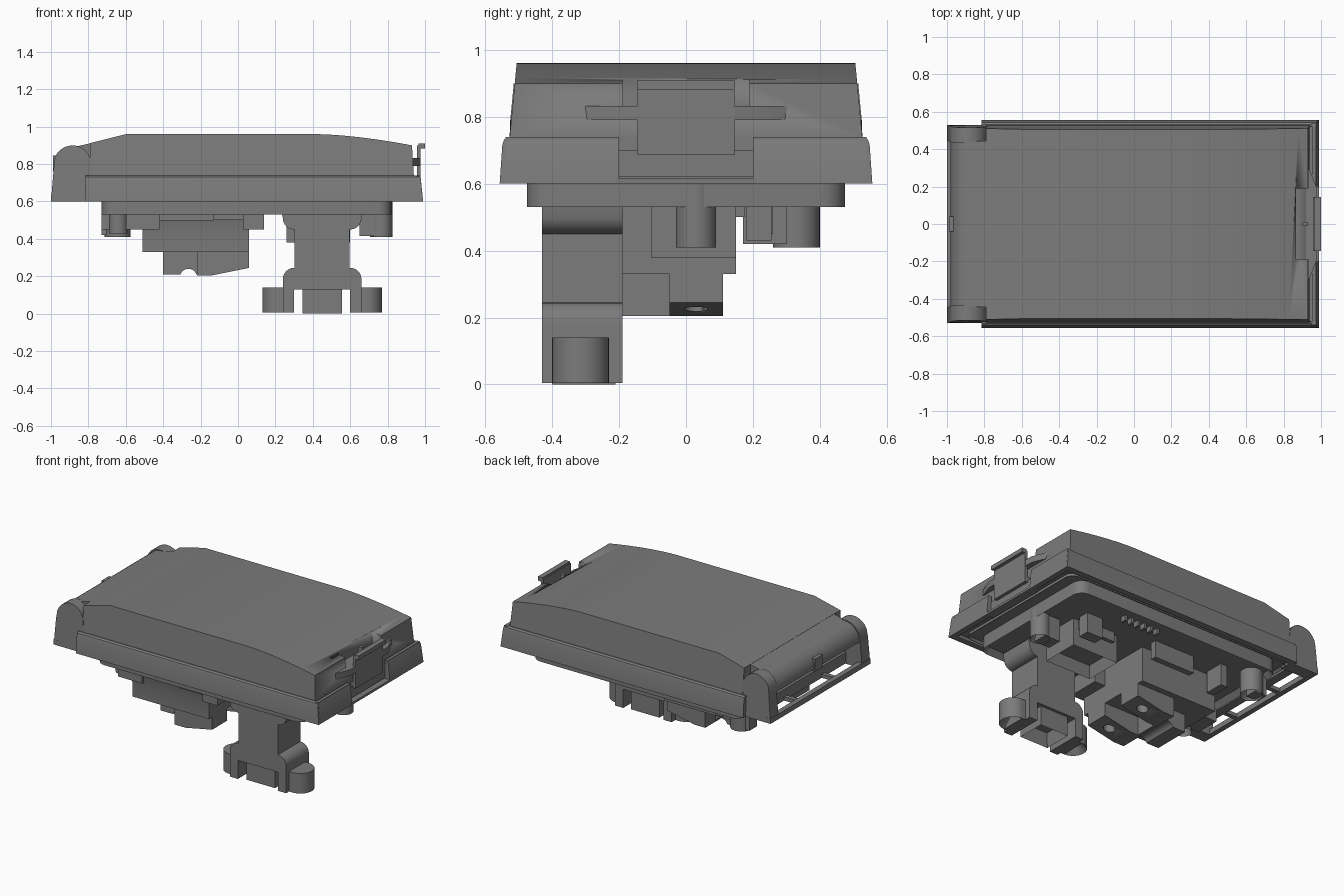
import bpy, bmesh, math
from mathutils import Vector

cube = bpy.data.objects.get("Cube")
if cube:
    bpy.data.objects.remove(cube, do_unlink=True)

grey = bpy.data.materials.new("mid_grey")
grey.use_nodes = True
colour = (0.2, 0.2, 0.2, 1)
grey.diffuse_color = colour
grey.node_tree.nodes["Principled BSDF"].inputs["Base Color"].default_value = colour


def finish(name, bm, warp=None):
    if warp:
        for v in bm.verts:
            v.co = warp(v.co)
    bmesh.ops.recalc_face_normals(bm, faces=bm.faces)
    me = bpy.data.meshes.new(name)
    bm.to_mesh(me)
    bm.free()
    me.materials.append(grey)
    me.shade_smooth()
    me.set_sharp_from_angle(angle=math.radians(28))
    ob = bpy.data.objects.new(name, me)
    bpy.context.collection.objects.link(ob)
    return ob


def prism(name, pts, axis, a, b, warp=None, recess=None):
    """Extrude a 2D outline along an axis; recess = (rim, depth) hollows the start cap."""
    place = {"x": lambda u, v: (a, u, v), "y": lambda u, v: (u, a, v),
             "z": lambda u, v: (u, v, a)}[axis]
    step = Vector([(b - a) * (axis == k) for k in "xyz"])
    bm = bmesh.new()
    face = bm.faces.new([bm.verts.new(place(*p)) for p in pts])
    cap = bm.faces.new([bm.verts.new(v.co + step) for v in face.verts])
    lo, hi = list(face.verts), list(cap.verts)
    for i in range(len(lo)):
        bm.faces.new((lo[i - 1], lo[i], hi[i], hi[i - 1]))
    bmesh.ops.recalc_face_normals(bm, faces=bm.faces)
    if recess:
        bmesh.ops.inset_region(bm, faces=[face], thickness=recess[0])
        bmesh.ops.translate(bm, verts=face.verts, vec=step.normalized() * recess[1])
    return finish(name, bm, warp)


def box(name, x, y, z, recess=None):
    pts = [(x[0], y[0]), (x[1], y[0]), (x[1], y[1]), (x[0], y[1])]
    return prism(name, pts, "z", z[0], z[1], recess=recess)


def cut(target, cutter):
    """Subtract a hidden cutter."""
    mod = target.modifiers.new("cut", "BOOLEAN")
    mod.operation, mod.solver, mod.object = "DIFFERENCE", "EXACT", cutter
    cutter.hide_render = True
    cutter.hide_viewport = True


def arc(cx, cz, r, start, end, n=10):
    angles = [math.radians(start + (end - start) * i / n) for i in range(n + 1)]
    return [(cx + r * math.cos(t), cz + r * math.sin(t)) for t in angles]


def disc(x, y, r):
    return arc(x, y, r, 0, 348.75, 31)


def post(name, x, y, r, z, hole=0.03):
    """Round post with a blind screw hole in its lower end."""
    prism(name, disc(x, y, r), "z", z[0], z[1], recess=(r - hole, 0.06))


def round_rect(x0, x1, h, r):
    return (arc(x1 - r, h - r, r, 0, 90, 6) + arc(x0 + r, h - r, r, 90, 180, 6)
            + arc(x0 + r, r - h, r, 180, 270, 6) + arc(x1 - r, r - h, r, 270, 360, 6))


# Domed lid with drafted side walls and a notch for the latch
def draft(co):
    return Vector((co.x, co.y * (1 - max(co.z - 0.74, 0) * 0.18), co.z))


dome = [(0.42 + 0.51 * t / 10, 0.96 - 0.06 * (t / 10) ** 1.6) for t in range(11)]
lid = prism("lid", [(-0.79, 0.74), (-0.79, 0.912), (-0.6, 0.96)] + dome + [(0.94, 0.74)],
            "y", -0.527, 0.527, draft)
cut(lid, box("latch_notch_cutter", (0.865, 1.05), (-0.19, 0.19), (0.83, 1.0)))
box("lid_lower_skirt", (-0.79, 0.94), (-0.52, 0.52), (0.66, 0.742))
box("notch_tab", (0.9, 0.93), (-0.012, 0.012), (0.825, 0.895))
prism("lid_hinge_roll", [(-0.78, 0.66), (-0.78, 0.913)] + arc(-0.872, 0.785, 0.11, 85, 185)
      + [(-0.95, 0.765), (-0.87, 0.74), (-0.85, 0.66)], "y", -0.445, 0.445)
box("hinge_clip", (-0.988, -0.94), (-0.04, 0.04), (0.76, 0.845))

# Hinge ears, bottom rail and cross bars
ear = [(-0.785, 0.6), (-0.785, 0.8)] + arc(-0.885, 0.8, 0.1, 0, 160) + [(-0.985, 0.78), (-1, 0.6)]
for s, side in ((1, "left"), (-1, "right")):
    prism("hinge_ear_" + side, ear, "y", s * 0.445, s * 0.53, draft)
box("hinge_rail", (-1, -0.965), (-0.53, 0.53), (0.6, 0.635))
box("hinge_inner_rail", (-0.88, -0.82), (-0.5, 0.5), (0.605, 0.68))
for y in (-0.2, 0.2):
    box("hinge_cross_bar", (-0.97, -0.86), (y - 0.015, y + 0.015), (0.605, 0.63))


# Surrounding frame, open at the latch
def lean(co):
    return Vector((co.x - (co.z - 0.6) * 0.11, co.y, co.z)) if co.x > 0.9 else co


for s, side in ((1, "left"), (-1, "right")):
    wall = [(s * y, z) for y, z in
            ((0.557, 0.6), (0.549, 0.715), (0.544, 0.732), (0.533, 0.74), (0.52, 0.74), (0.515, 0.6))]
    prism("frame_wall_" + side, wall, "x", -0.815, 0.99, lean)
    box("frame_end_" + side, (0.953, 0.974), sorted((s * 0.2, s * 0.54)), (0.6, 0.74))
    prism("frame_end_slope_" + side, [(0.97, 0.6), (0.99, 0.6), (0.977, 0.725), (0.97, 0.74)],
          "y", s * 0.2, s * 0.54)
box("frame_sill", (0.93, 0.99), (-0.21, 0.21), (0.6, 0.615))

# Base tray with a rounded, recessed lower body
box("tray_floor", (-0.84, 0.955), (-0.52, 0.52), (0.62, 0.7))
prism("tray_step", round_rect(-0.8, 0.91, 0.5, 0.06), "z", 0.602, 0.65, recess=(0.012, 0.015))
prism("lower_body", round_rect(-0.73, 0.82, 0.475, 0.07), "z", 0.53, 0.64, recess=(0.03, 0.035))

# Latch standing off the end wall
box("latch_plate", (0.957, 0.977), (-0.145, 0.145), (0.685, 0.9))
box("latch_hook", (0.965, 1.0), (-0.145, 0.145), (0.882, 0.91))
box("latch_foot", (0.93, 0.97), (-0.145, 0.145), (0.685, 0.72))
prism("latch_wings", [(0.92, 0.3), (0.935, 0.3), (0.975, 0.2), (0.975, -0.2), (0.935, -0.3), (0.92, -0.3)],
      "z", 0.79, 0.832)

# Support leg with flared ends, forked foot and screw lugs
mid = 0.45
half = [(0.215, 0.55), (0.215, 0.53)] + arc(0.15, 0.51, 0.06, 0, -90, 6) \
    + arc(0.15, 0.185, 0.06, 90, 0, 6) + [(0.21, 0.13)]
half = [(x if i < 2 or x > 0.151 else 0.147, z) for i, (x, z) in enumerate(half)]
prism("leg", [(mid + x, z) for x, z in half] + [(mid - x, z) for x, z in reversed(half)],
      "y", -0.43, -0.19)
for s, side in ((1, "left"), (-1, "right")):
    box("fork_" + side, sorted((mid + s * 0.15, mid + s * 0.21)), (-0.43, -0.19), (0.005, 0.15))
    post("foot_lug_" + side, mid + s * 0.235, -0.315, 0.085, (0.005, 0.14))
    box("foot_lug_web_" + side, sorted((mid + s * 0.19, mid + s * 0.235)), (-0.4, -0.23), (0.005, 0.14))
box("foot_socket", (0.345, 0.555), (-0.4, -0.21), (0, 0.15), recess=(0.025, 0.09))

# Socket block behind the leg
box("socket_block", (0.26, 0.6), (-0.105, 0.15), (0.38, 0.58), recess=(0.025, 0.08))
box("socket_step", (0.3, 0.56), (0.15, 0.175), (0.5, 0.58))

# Main connector housing: upper body, central foot and two sloped shoes
box("housing_upper", (-0.51, 0.06), (-0.37, 0.15), (0.33, 0.58))
prism("housing_front", [(-0.36, 0.33), (-0.395, 0.33), (-0.395, 0.43), (-0.41, 0.5), (-0.36, 0.5)],
      "x", -0.51, 0.06)
prism("housing_foot", [(-0.4, 0.34), (-0.4, 0.21), (-0.32, 0.21)] + arc(-0.265, 0.195, 0.045, 160, 20)
      + [(-0.2, 0.205), (-0.2, 0.34)], "y", -0.25, 0.0)
for side, y in (("rear", 0.03), ("front", -0.28)):
    shoe = prism("housing_shoe_" + side,
                 [(-0.22, 0.34), (-0.22, 0.205), (-0.14, 0.205), (0.06, 0.245), (0.06, 0.34)],
                 "y", y - 0.08, y + 0.08)
    cut(shoe, prism("shoe_hole_cutter", disc(-0.04, y, 0.035), "z", 0.15, 0.3))

# Screw posts under the tray
post("hinge_side_post", -0.645, 0.33, 0.07, (0.41, 0.6))
box("hinge_side_post_web", (-0.73, -0.64), (0.29, 0.37), (0.42, 0.6))
post("latch_side_post", 0.765, 0.03, 0.06, (0.41, 0.6))
box("latch_side_post_web", (0.65, 0.765), (-0.02, 0.08), (0.415, 0.6))
post("front_corner_post", -0.64, -0.3, 0.05, (0.43, 0.6))
box("front_corner_block", (-0.73, -0.6), (-0.27, -0.1), (0.45, 0.6))

# Ribs, tabs and a row of contact pins in the lower body
box("front_rib_right", (-0.6, -0.42), (-0.42, -0.3), (0.45, 0.6))
box("front_rib_middle", (-0.13, 0.03), (-0.43, -0.35), (0.5, 0.6))
box("front_rib_left", (0.03, 0.14), (-0.42, -0.2), (0.45, 0.6))
box("rear_rib", (-0.25, 0.05), (0.22, 0.26), (0.45, 0.6))
box("rear_tab", (-0.48, -0.43), (0.17, 0.3), (0.42, 0.6))
box("rear_block", (0.46, 0.58), (0.18, 0.255), (0.43, 0.6))
for i in range(6):
    x = 0.12 + i * 0.05
    box("contact_pin", (x, x + 0.018), (0.34, 0.38), (0.53, 0.6))
